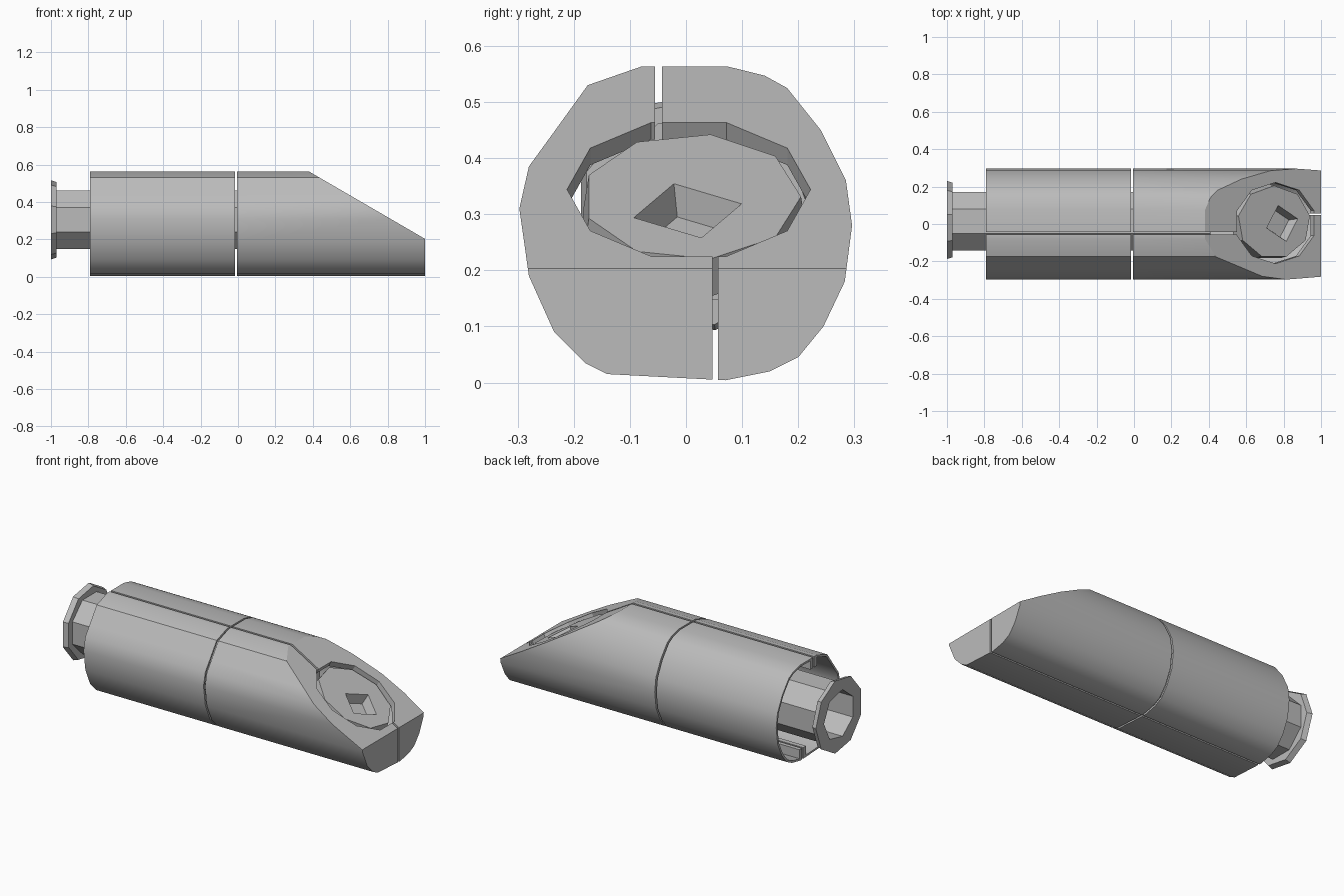
import bpy, bmesh, math
from mathutils import Matrix, Vector

if "Cube" in bpy.data.objects:
    bpy.data.objects.remove(bpy.data.objects["Cube"])

grey = bpy.data.materials.new("plain grey")
grey.use_nodes = True
grey.diffuse_color = (0.5, 0.5, 0.5, 1)
grey.node_tree.nodes["Principled BSDF"].inputs["Base Color"].default_value = (0.5, 0.5, 0.5, 1)

# Slightly irregular barrel cross-section (y, z)
SECTION = [(-.08, .563), (-.175, .53), (-.24, .44), (-.28, .385), (-.297, .31), (-.28, .19),
           (-.235, .09), (-.18, .035), (-.14, .015), (.07, .004), (.15, .02), (.2, .045),
           (.245, .1), (.283, .18), (.296, .28), (.285, .36), (.24, .45), (.18, .525),
           (.14, .547), (.075, .563)]
MID = 0.283
SLANT = math.atan2(0.36, 0.62)
NORMAL = Vector((math.sin(SLANT), 0, math.cos(SLANT)))
SLANT_TOP = Vector((0.38, 0, 0.563))


def finish(name, bm):
    bmesh.ops.recalc_face_normals(bm, faces=bm.faces)
    mesh = bpy.data.meshes.new(name)
    bm.to_mesh(mesh)
    bm.free()
    mesh.materials.append(grey)
    ob = bpy.data.objects.new(name, mesh)
    bpy.context.collection.objects.link(ob)
    return ob


def prism(name, x0, x1, scale=1, sink=None):
    """Barrel section run along x, optionally trimmed by the sloping plane."""
    bm = bmesh.new()
    ring = [bm.verts.new((x0, y * scale, MID + (z - MID) * scale)) for y, z in SECTION]
    base = bm.faces.new(ring)
    ext = bmesh.ops.extrude_face_region(bm, geom=[base], use_keep_orig=True)
    moved = [v for v in ext["geom"] if isinstance(v, bmesh.types.BMVert)]
    bmesh.ops.translate(bm, verts=moved, vec=(x1 - x0, 0, 0))
    if sink is not None:
        cut = bmesh.ops.bisect_plane(bm, geom=bm.verts[:] + bm.edges[:] + bm.faces[:],
                                     plane_co=SLANT_TOP - NORMAL * sink,
                                     plane_no=NORMAL, clear_outer=True)
        edges = [e for e in cut["geom_cut"] if isinstance(e, bmesh.types.BMEdge)]
        bmesh.ops.holes_fill(bm, edges=edges)
    return finish(name, bm)


def cylinder(name, sides, radius, depth, matrix, radius2=None):
    bm = bmesh.new()
    bmesh.ops.create_cone(bm, cap_ends=True, segments=sides, radius1=radius,
                          radius2=radius2 or radius, depth=depth, matrix=matrix)
    return finish(name, bm)


def box(name, low, high):
    bm = bmesh.new()
    low, high = Vector(low), Vector(high)
    bmesh.ops.create_cube(bm, size=1, matrix=Matrix.Translation((low + high) / 2)
                          @ Matrix.Diagonal((*(high - low), 1)))
    return finish(name, bm)


def along_x(x):
    return Matrix.Translation((x, 0.015, 0.305)) @ Matrix.Rotation(math.pi / 2, 4, 'Y')


def on_slope(x, y=0, lift=0, stretch=1):
    z = SLANT_TOP.z - (x - SLANT_TOP.x) * math.tan(SLANT)
    return (Matrix.Translation(Vector((x, y, z)) + NORMAL * lift)
            @ Matrix.Rotation(SLANT, 4, 'Y') @ Matrix.Diagonal((stretch, 1, 1, 1)))


def combine(ob, tool, operation='DIFFERENCE'):
    mod = ob.modifiers.new("combine", 'BOOLEAN')
    mod.operation, mod.object, mod.solver = operation, tool, 'EXACT'
    bpy.context.view_layer.objects.active = ob
    bpy.ops.object.modifier_apply(modifier=mod.name)
    bpy.data.objects.remove(tool)


def split(ob):
    """Lengthwise slots above and below that part the two halves."""
    combine(ob, box("top_slot", (-1.2, -.055, .3), (1.2, -.043, .7)))
    combine(ob, box("bottom_slot", (-1.2, .047, -.1), (1.2, .057, .3)))


# Rear sleeve: open thin tube with lips beside the slots
sleeve = prism("rear_sleeve", -.79, -.015)
combine(sleeve, prism("sleeve_bore", -.9, .1, .96))
combine(sleeve, box("top_lip", (-.79, -.08, .50), (-.015, -.02, .557)), 'UNION')
combine(sleeve, box("bottom_lip", (-.79, .02, .012), (-.015, .08, .07)), 'UNION')
split(sleeve)

# Front body: hollow, sloped nose with an oval opening
body = prism("front_body", -.005, 1, 1, 0)
combine(body, prism("body_bore", -.1, .965, .92, .035))
combine(body, cylinder("opening_cutter", 10, .217, .2, on_slope(.757, .005, 0, 1.15)))
split(body)

# Nose plug with a tapered square socket
plug = cylinder("nose_plug", 9, .205, .07, on_slope(.757, .01, -.05, 1.15), .195)
socket = on_slope(.80, .003, -.03) @ Matrix.Rotation(.25, 4, 'Z')
combine(plug, cylinder("socket_cutter", 4, .075, .08, socket, .11))

# Inner rod, hollow at the back, with an end flange
rod = cylinder("inner_rod", 8, .17, 1.39, along_x(-.285) @ Matrix.Rotation(math.pi / 8, 4, 'Z'))
flange = cylinder("end_flange", 9, .215, .03, along_x(-.985), .205)
for part in (rod, flange):
    combine(part, cylinder("rear_bore", 7, .14, .4, along_x(-.95)))

for ob in (sleeve, body, plug, rod, flange):
    bpy.ops.object.select_all(action='DESELECT')
    ob.select_set(True)
    bpy.context.view_layer.objects.active = ob
    bpy.ops.object.shade_smooth_by_angle(angle=math.radians(28))
